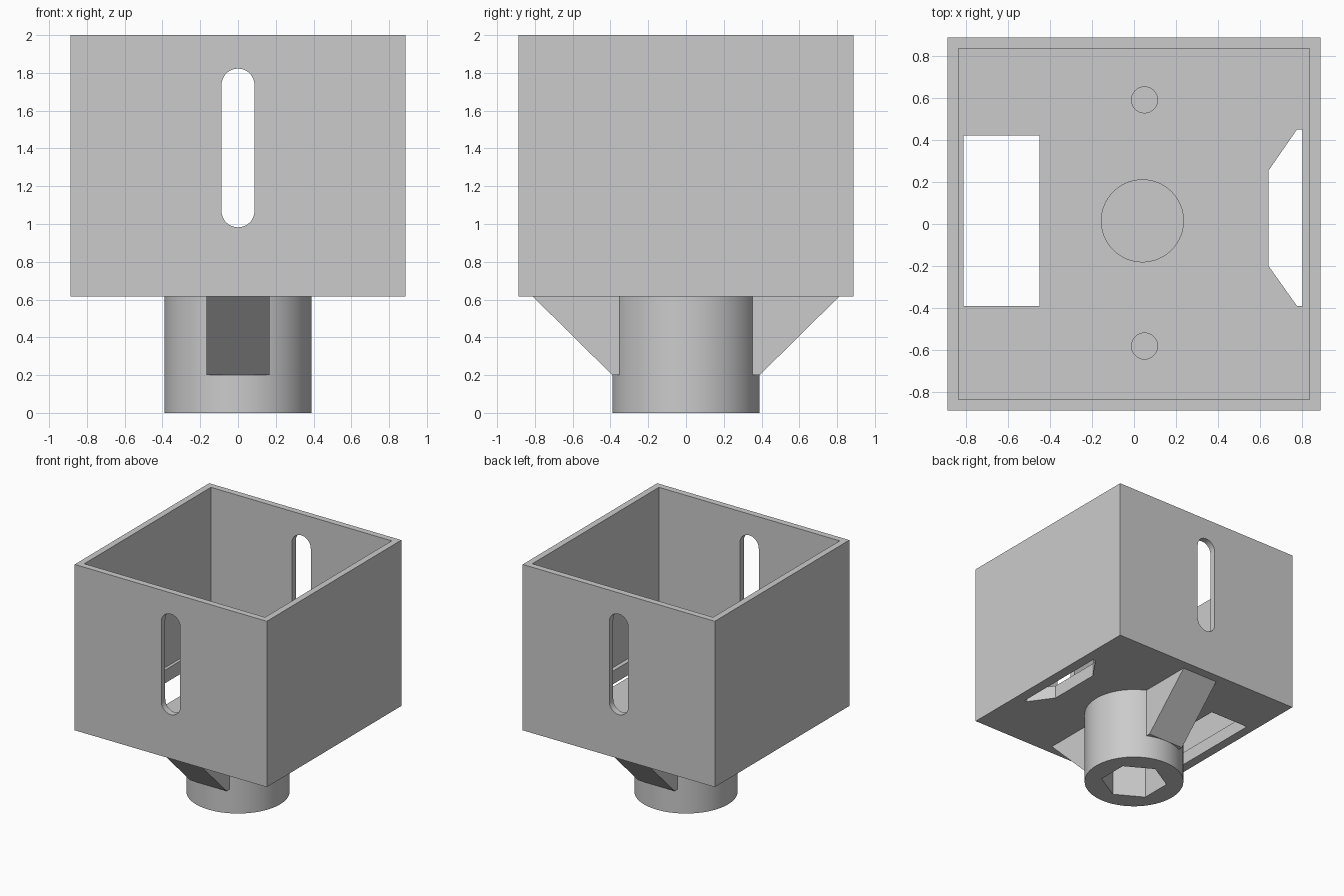
import bpy, bmesh
from math import sin, cos, pi, radians
from mathutils import Vector

cube = bpy.data.objects.get("Cube")
if cube:
    bpy.data.objects.remove(cube, do_unlink=True)

HALF, INNER = 0.8875, 0.835
BASE, FLOOR, TOP = 0.615, 0.725, 2.0

grey = bpy.data.materials.new("light_grey")
grey.use_nodes = True
colour = (0.6, 0.6, 0.6, 1)
grey.diffuse_color = colour
grey.node_tree.nodes["Principled BSDF"].inputs["Base Color"].default_value = colour


def prism(name, points, direction):
    """Extrude a closed outline of 3D points along a direction."""
    bm = bmesh.new()
    face = bm.faces.new([bm.verts.new(p) for p in points])
    new = bmesh.ops.extrude_face_region(bm, geom=[face])["geom"]
    bmesh.ops.translate(bm, vec=Vector(direction),
                        verts=[v for v in new if isinstance(v, bmesh.types.BMVert)])
    bmesh.ops.recalc_face_normals(bm, faces=bm.faces)
    mesh = bpy.data.meshes.new(name)
    bm.to_mesh(mesh)
    bm.free()
    mesh.materials.append(grey)
    obj = bpy.data.objects.new(name, mesh)
    bpy.context.collection.objects.link(obj)
    return obj


def upright(name, outline, z0, z1):
    return prism(name, [(x, y, z0) for x, y in outline], (0, 0, z1 - z0))


def rect(x0, x1, y0, y1):
    return [(x0, y0), (x1, y0), (x1, y1), (x0, y1)]


def ring(r, n, cx=0, cy=0, start=0):
    return [(cx + r * cos(start + 2 * pi * i / n),
             cy + r * sin(start + 2 * pi * i / n)) for i in range(n)]


def combine(target, others, operation):
    """Bake boolean modifiers into the target."""
    for other in others:
        mod = target.modifiers.new(operation.lower(), "BOOLEAN")
        mod.operation, mod.solver, mod.object = operation, "EXACT", other
    bpy.context.view_layer.update()
    graph = bpy.context.evaluated_depsgraph_get()
    mesh = bpy.data.meshes.new_from_object(target.evaluated_get(graph))
    target.modifiers.clear()
    target.data = mesh


# Open-topped box
box = upright("box", rect(-HALF, HALF, -HALF, HALF), BASE, TOP)
cavity = upright("cavity_cutter", rect(-INNER, INNER, -INNER, INNER), FLOOR, TOP + 0.2)

# Rounded slot through the front and back walls
r, low, high = 0.0875, 1.07, 1.735
arc = [pi * i / 24 for i in range(25)]
slot_outline = [(r * cos(a), -1, high + r * sin(a)) for a in arc]
slot_outline += [(-r * cos(a), -1, low - r * sin(a)) for a in arc]
slot = prism("slot_cutter", slot_outline, (0, 2, 0))

# Floor openings
window = upright("window_cutter", rect(-0.81, -0.45, -0.39, 0.42), 0.5, 0.8)
trapezoid = upright("trapezoid_cutter",
                    [(0.80, -0.39), (0.80, 0.45), (0.775, 0.45),
                     (0.64, 0.255), (0.64, -0.2), (0.775, -0.39)], 0.5, 0.8)

# Blind round recesses in the floor
recesses = [upright("centre_recess_cutter", ring(0.195, 64, 0.04, 0.015), 0.52, 0.8)]
for y in (-0.58, 0.59):
    recesses.append(upright("screw_recess_cutter", ring(0.062, 32, 0.05, y), 0.52, 0.8))

# Hub with a hexagonal socket and two sloping braces
hub = upright("hub", ring(0.39, 96), 0, BASE)
braces = []
for side in (-1, 1):
    profile = [(0.3, 0.2), (0.39, 0.2), (0.81, BASE), (0.3, BASE)]
    braces.append(prism("brace", [(-0.1675, side * y, z) for y, z in profile], (0.335, 0, 0)))
socket = upright("socket_cutter", ring(0.26, 6, start=radians(30)), -0.1, 0.4)

combine(box, [cavity, slot, window, trapezoid] + recesses, "DIFFERENCE")
combine(hub, braces, "UNION")
combine(hub, [socket] + recesses, "DIFFERENCE")

for helper in [cavity, slot, window, trapezoid, socket] + recesses + braces:
    bpy.data.objects.remove(helper, do_unlink=True)

# Smooth round surfaces, crisp edges
bpy.ops.object.select_all(action="DESELECT")
for obj in (box, hub):
    obj.select_set(True)
bpy.context.view_layer.objects.active = box
bpy.ops.object.shade_smooth_by_angle(angle=radians(30))
